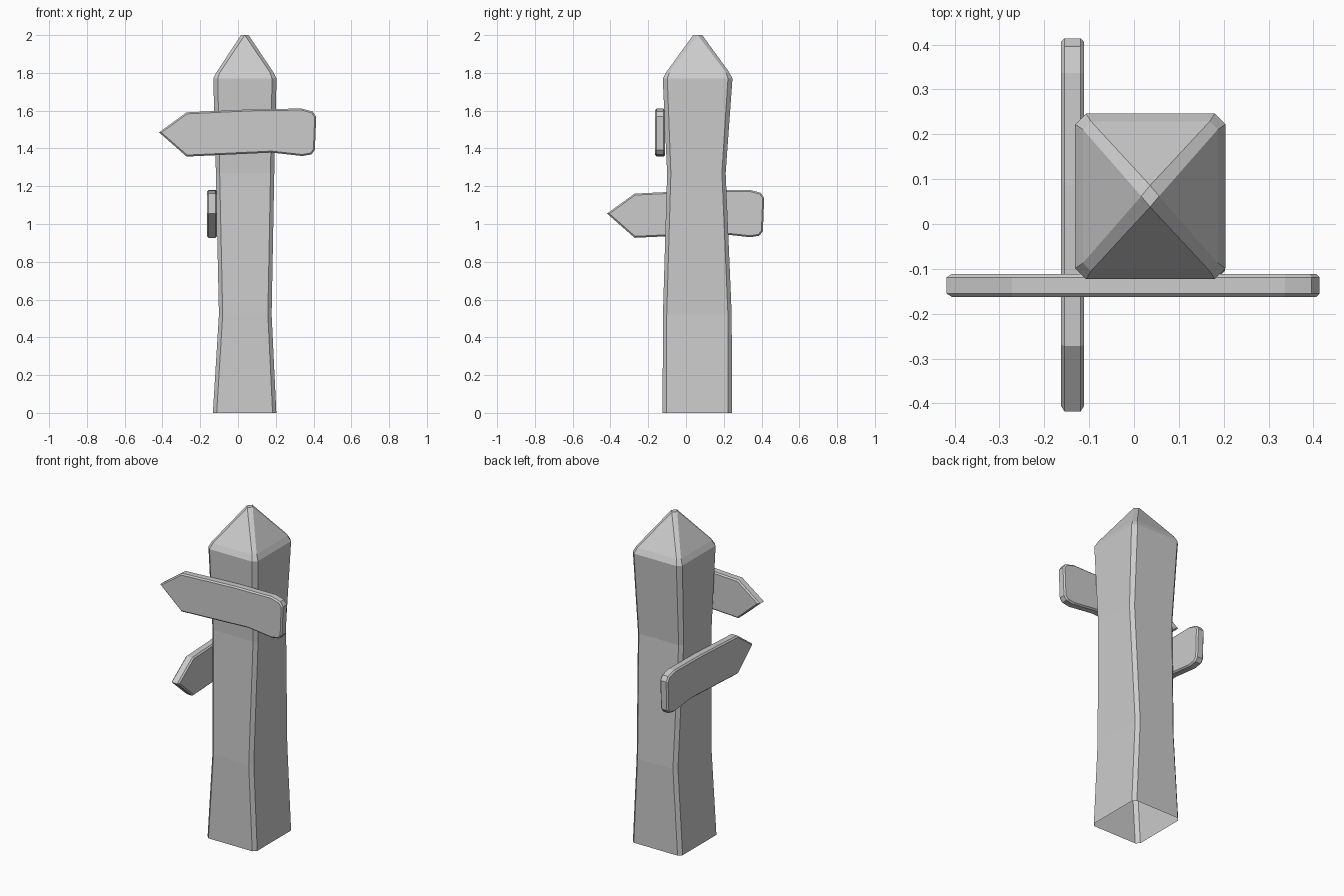
import bpy, bmesh

if "Cube" in bpy.data.objects:
    bpy.data.objects.remove(bpy.data.objects["Cube"])


def finish(bm, name):
    bmesh.ops.remove_doubles(bm, verts=bm.verts[:], dist=1e-4)
    bmesh.ops.recalc_face_normals(bm, faces=bm.faces[:])
    mesh = bpy.data.meshes.new(name)
    bm.to_mesh(mesh)
    bm.free()
    obj = bpy.data.objects.new(name, mesh)
    bpy.context.collection.objects.link(obj)
    return obj


def ring(bm, z, x0, x1, y0, y1, cx=0.02, cy=0.02):
    """Rectangle with cut corners at height z."""
    pts = [(x0 + cx, y0), (x1 - cx, y0), (x1, y0 + cy), (x1, y1 - cy),
           (x1 - cx, y1), (x0 + cx, y1), (x0, y1 - cy), (x0, y0 + cy)]
    return [bm.verts.new((x, y, z)) for x, y in pts]


# Post: waisted shaft, bevelled eave, pointed cap with a small diamond tip, open base
bm = bmesh.new()
rings = [
    ring(bm, 0.00, -0.133, 0.203, -0.124, 0.243),
    ring(bm, 0.52, -0.101, 0.178, -0.122, 0.242),
    ring(bm, 1.27, -0.117, 0.192, -0.100, 0.210),
    ring(bm, 1.77, -0.131, 0.204, -0.123, 0.246, 0.024, 0.024),
    ring(bm, 1.803, -0.114, 0.187, -0.105, 0.229, 0.018, 0.018),
    ring(bm, 2.00, 0.016, 0.056, 0.038, 0.086, 0.020, 0.024),
]
for a, b in zip(rings, rings[1:]):
    for i in range(8):
        j = (i + 1) % 8
        bm.faces.new((a[i], a[j], b[j], b[i]))
bmesh.ops.remove_doubles(bm, verts=rings[-1], dist=1e-4)
tip = sorted((v for v in bm.verts if v.co.z > 1.99), key=lambda v: v.co.x)
bm.faces.new((tip[0], tip[1], tip[3], tip[2]))
finish(bm, "post")

# Arrow boards: (along, height) outline, one on the front and one on the left side
OUTLINE = [(-0.418, 1.485), (-0.272, 1.357), (0.178, 1.378), (0.34, 1.360),
           (0.388, 1.368), (0.407, 1.392), (0.414, 1.568), (0.396, 1.595),
           (0.337, 1.611), (0.087, 1.608), (-0.272, 1.591)]


def board(name, drop, sideways):
    bm = bmesh.new()
    layers = []
    for depth in (-0.163, -0.111):
        layers.append([bm.verts.new((depth, u, z - drop) if sideways else (u, depth, z - drop))
                       for u, z in OUTLINE])
    for layer in layers:
        bm.faces.new(layer)
    n = len(OUTLINE)
    for i in range(n):
        j = (i + 1) % n
        bm.faces.new((layers[0][i], layers[0][j], layers[1][j], layers[1][i]))
    # Chamfer the rims of both broad faces
    bmesh.ops.recalc_face_normals(bm, faces=bm.faces[:])
    rims = [e for e in bm.edges if any(len(f.verts) == n for f in e.link_faces)]
    bmesh.ops.bevel(bm, geom=rims, offset=0.008, segments=1, profile=0.5, affect='EDGES')
    finish(bm, name)


board("front_arrow_board", 0.0, False)
board("side_arrow_board", 0.43, True)
